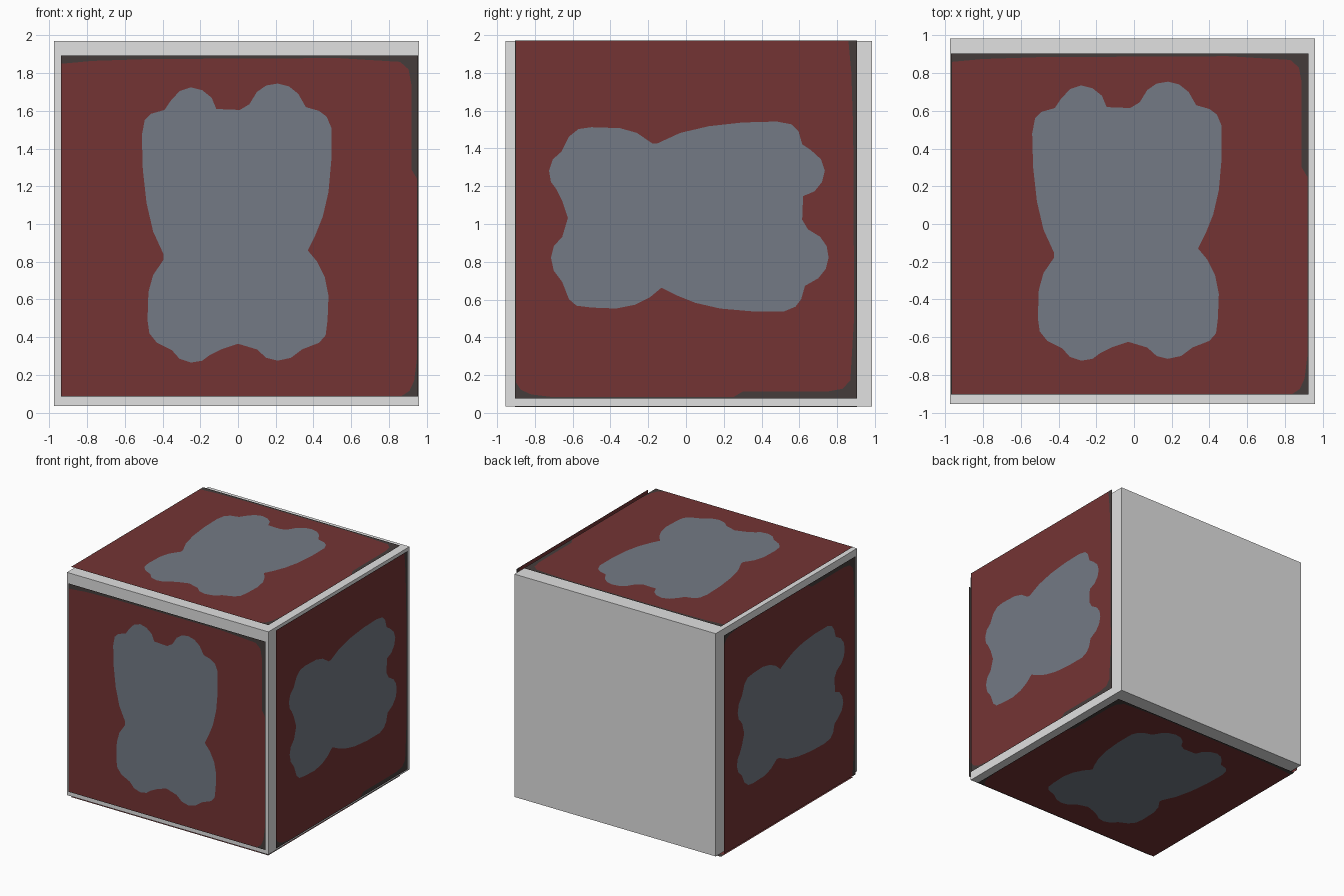
import bpy, bmesh
from mathutils import Vector

if "Cube" in bpy.data.objects:
    bpy.data.objects.remove(bpy.data.objects["Cube"])


def material(name, rgb):
    m = bpy.data.materials.new(name)
    m.diffuse_color = (*rgb, 1)
    m.use_nodes = True
    m.node_tree.nodes["Principled BSDF"].inputs["Base Color"].default_value = m.diffuse_color
    return m


GREY = material("light grey", (0.75, 0.75, 0.75))
DARK = material("charcoal", (0.06, 0.046, 0.044))
RED = material("dark red", (0.175, 0.034, 0.034))
SLATE = material("slate grey", (0.172, 0.195, 0.235))

# Panel outline and the worn edge of the red field
W, H = 0.9475, 0.905
BORDER = [(-W, -H), (W, -H), (W, H), (-W, H)]
FIELD = [(-.943, -.901), (.862, -.901), (.902, -.875), (.927, -.82), (.942, -.70),
         (.942, .25), (.912, .30), (.912, .75), (.897, .83), (.852, .87),
         (.52, .89), (-.48, .885), (-.78, .875), (-.943, .86)]
# Lobed silhouette, clockwise from the top notch
BLOB = [(-.02, .615), (.03, .645), (.07, .71), (.12, .745), (.18, .755), (.24, .74),
        (.29, .70), (.33, .63), (.40, .61), (.44, .58), (.465, .52), (.465, .35),
        (.45, .18), (.42, .05), (.38, -.05), (.34, -.13), (.39, -.19), (.43, -.27),
        (.45, -.37), (.445, -.50), (.435, -.58), (.40, -.62), (.31, -.655), (.25, -.70),
        (.18, -.715), (.12, -.70), (.07, -.655), (-.03, -.625), (-.12, -.655), (-.18, -.685),
        (-.22, -.715), (-.28, -.725), (-.34, -.705), (-.38, -.66), (-.46, -.62), (-.50, -.57),
        (-.51, -.50), (-.505, -.35), (-.48, -.26), (-.425, -.18), (-.425, -.15), (-.48, -.03),
        (-.515, .12), (-.535, .30), (-.54, .48), (-.525, .56), (-.49, .595), (-.42, .615),
        (-.39, .66), (-.34, .715), (-.28, .735), (-.22, .72), (-.17, .68), (-.145, .62)]
BLOB = [(x + 0.0225, y) for x, y in BLOB]


def fill(bm, loops, index):
    """Fill the area between the given closed loops with one colour."""
    edges = []
    for loop in loops:
        vs = [bm.verts.new((x, y, 0)) for x, y in loop]
        edges += [bm.edges.new((vs[i - 1], vs[i])) for i in range(len(vs))]
    out = bmesh.ops.triangle_fill(bm, use_beauty=True, edges=edges, normal=(0, 0, 1))
    for g in out["geom"]:
        if isinstance(g, bmesh.types.BMFace):
            g.material_index = index


def panel(name, origin, u, v, normal):
    """Flat three-colour sheet placed by its origin and in-plane axes."""
    bm = bmesh.new()
    fill(bm, [BORDER, FIELD], 0)
    fill(bm, [FIELD, BLOB], 1)
    fill(bm, [BLOB], 2)
    bmesh.ops.remove_doubles(bm, verts=bm.verts[:], dist=1e-5)
    o, u, v, n = Vector(origin), Vector(u), Vector(v), Vector(normal)
    for p in bm.verts:
        p.co = o + u * p.co.x + v * p.co.y
    for f in bm.faces:
        f.normal_update()
        if f.normal.dot(n) < 0:
            f.normal_flip()
    finish(bm, name, [DARK, RED, SLATE])


def finish(bm, name, mats):
    me = bpy.data.meshes.new(name)
    bm.to_mesh(me)
    bm.free()
    for m in mats:
        me.materials.append(m)
    bpy.context.collection.objects.link(bpy.data.objects.new(name, me))


# Plain block
lo, hi = Vector((-.975, -.955, .035)), Vector((.96, .985, 1.97))
bm = bmesh.new()
bmesh.ops.create_cube(bm, size=1)
for p in bm.verts:
    p.co = Vector([(lo[i] + hi[i]) / 2 + p.co[i] * (hi[i] - lo[i]) for i in range(3)])
finish(bm, "block", [GREY])

# Five panels; the back stays bare
X, Y, Z = (1, 0, 0), (0, 1, 0), (0, 0, 1)
NX, NY, NZ = (-1, 0, 0), (0, -1, 0), (0, 0, -1)
panel("top_panel", (-.0225, 0, 2), X, Y, Z)
panel("bottom_panel", (-.0225, 0, 0), X, Y, NZ)
panel("front_panel", (.0075, -.985, .99), X, Z, NY)
panel("right_panel", (.997, 0, 1.025), NZ, Y, X)
panel("left_panel", (-.997, 0, .98), Z, NY, NX)
